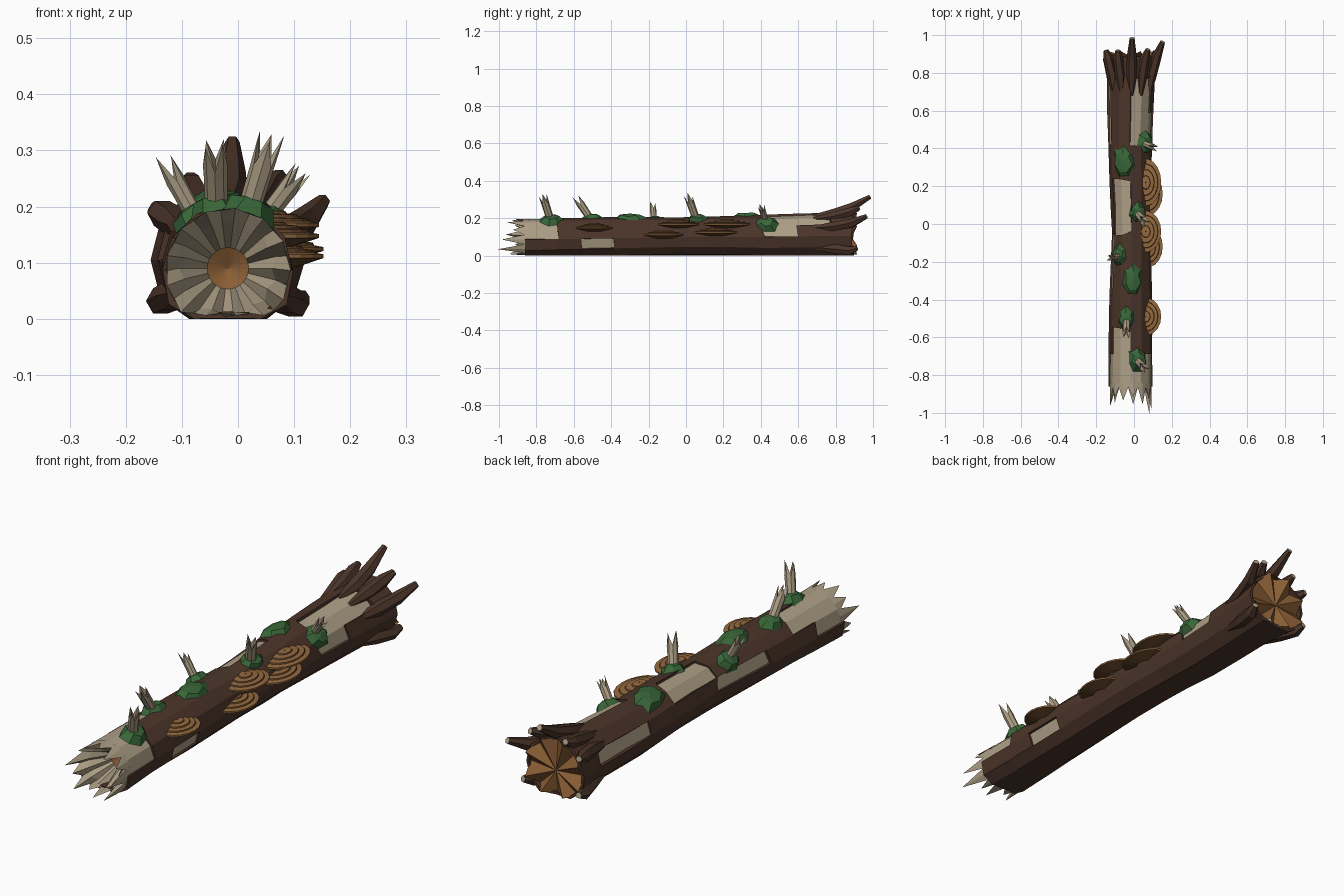
import bpy
import random
from math import sin, cos, pi, radians
from mathutils import Vector

random.seed(4)
if "Cube" in bpy.data.objects:
    bpy.data.objects.remove(bpy.data.objects["Cube"])


def material(name, r, g, b):
    m = bpy.data.materials.new(name)
    m.use_nodes = True
    m.diffuse_color = (r, g, b, 1)
    m.node_tree.nodes["Principled BSDF"].inputs["Base Color"].default_value = (r, g, b, 1)
    return m


BARK = material("bark brown", .072, .036, .023)
WOOD = material("bare wood", .42, .35, .24)
MOSS = material("moss green", .04, .135, .04)
HEART = material("heartwood orange", .25, .11, .035)
FUNGUS = material("fungus tan", .30, .145, .05)
FUNGUS_DARK = material("fungus dark band", .12, .055, .02)


def build(name, verts, faces, mats, index=None):
    me = bpy.data.meshes.new(name)
    me.from_pydata([tuple(v) for v in verts], [], faces)
    for m in mats:
        me.materials.append(m)
    for k, p in enumerate(me.polygons):
        p.material_index = index[k] if index else 0
    me.update()
    ob = bpy.data.objects.new(name, me)
    bpy.context.collection.objects.link(ob)
    return ob


def bands(rows, n):
    """Quads joining closed rings of n vertices."""
    return [(i * n + j, (i + 1) * n + j, (i + 1) * n + (j + 1) % n, i * n + (j + 1) % n)
            for i in range(rows - 1) for j in range(n)]


# Trunk axis: y, centre x, centre z, radius
TRUNK = [(-.87, -.018, .086, .118), (-.55, -.018, .09, .113), (0, -.012, .1, .104),
         (.41, -.022, .1, .115), (.77, -.016, .105, .125), (.95, -.018, .105, .142)]


def surf(y, a, d=0):
    """Point on the trunk at length y and angle a, raised by d."""
    yy = min(max(y, TRUNK[0][0]), TRUNK[-1][0])
    for p, q in zip(TRUNK, TRUNK[1:]):
        if yy <= q[0]:
            break
    t = (yy - p[0]) / (q[0] - p[0])
    cx, cz, r = [p[k] + t * (q[k] - p[k]) for k in (1, 2, 3)]
    return Vector((cx + (r + d) * cos(a), y, max(cz + (r + d) * sin(a), max(-d, 0))))


# Bark shell with peeled openings over a bare wood core
SIDES = 12
STEPS = [-.86, -.69, -.55, -.38, -.05, .1, .23, .41, .6, .77, .89]
PEELED = {0: range(6), 1: (3, 4), 2: (11,), 3: (5,), 4: (3, 4), 5: (3, 4),
          7: (0, 1, 2, 5), 8: (1, 2, 5)}
DEPTH = .008
verts = [surf(y + random.uniform(-.012, .012) * (k > 0), 2 * pi * j / SIDES, random.uniform(-.002, .004))
         for k, y in enumerate(STEPS) for j in range(SIDES)]
faces = [f for k, f in enumerate(bands(len(STEPS), SIDES))
         if k % SIDES not in PEELED.get(k // SIDES, ())]
bark = build("bark_shell", verts, faces, [BARK])
mod = bark.modifiers.new("thickness", 'SOLIDIFY')
mod.thickness = DEPTH + .004
mod.offset = -1

core_steps = [-.855] + STEPS[1:-1]
build("wood_core", [surf(y, 2 * pi * j / SIDES, -DEPTH) for y in core_steps for j in range(SIDES)],
      bands(len(core_steps), SIDES), [WOOD])

# Splintered front end: teeth around a funnel with a heartwood floor
TEETH = [.12, .06, .09, .05, .07, .05, .10, .05, .08, .04, .09, .06, .14]
n = 2 * len(TEETH)
angles = [2 * pi * j / n for j in range(n)]
centre = Vector((-.018, 0, .09))
rings = [[surf(-.84, a, -DEPTH) for a in angles],
         [surf(-.865 - (TEETH[j // 2] if j % 2 == 0 else 0), a, -.006 if j % 2 == 0 else -.01)
          for j, a in enumerate(angles)]]
for r_even, r_odd, y_even, y_odd in ((.078, .088, -.86, -.83), (.037, .037, -.76, -.76)):
    rings.append([centre + Vector(((r_odd if j % 2 else r_even) * cos(a), y_odd if j % 2 else y_even,
                                   (r_odd if j % 2 else r_even) * sin(a))) for j, a in enumerate(angles)])
verts = [v for ring in rings for v in ring] + [centre + Vector((0, -.74, 0))]
faces = [f[::-1] for f in bands(4, n)]
faces += [(3 * n + j, 3 * n + (j + 1) % n, 4 * n) for j in range(n)]
build("splintered_end", verts, faces, [WOOD, HEART], [0] * (3 * n) + [1] * n)

# Folded heartwood cap at the root end
n = 16
rim = [surf(.915 if j % 2 else .87, 2 * pi * j / n, -.006) for j in range(n)]
build("root_end_cap", rim + [Vector((-.018, .885, .1))],
      [(j, n, (j + 1) % n) for j in range(n)], [HEART])


def tube(name, points, radii, sides=6):
    """Tapered limb with a bare wood cut at its tip."""
    verts = []
    for k, p in enumerate(points):
        axis = points[min(k + 1, len(points) - 1)] - points[max(k - 1, 0)]
        rot = axis.to_track_quat('Z', 'Y')
        verts += [p + rot @ Vector((radii[k] * cos(2 * pi * j / sides), radii[k] * sin(2 * pi * j / sides), 0))
                  for j in range(sides)]
    faces = [f[::-1] for f in bands(len(points), sides)]
    last = (len(points) - 1) * sides
    faces.append(tuple(range(last, last + sides)))
    build(name, verts, faces, [BARK, WOOD], [0] * (len(faces) - 1) + [1])


# Roots: surface angle in degrees and tip position
ROOTS = [(25, (.152, .965, .21)), (88, (-.01, .985, .315)), (145, (-.148, .92, .195)),
         (212, (-.143, .915, .04)), (325, (.115, .915, .04)), (60, (.075, .925, .255)),
         (118, (-.085, .92, .25))]
for k, (deg, tip) in enumerate(ROOTS):
    a, tip = radians(deg), Vector(tip)
    bend = surf(.865, a, .008).lerp(tip, .2)
    tube("root_%d" % (k + 1), [surf(.68, a, -.018), surf(.79, a, -.006), bend, tip],
         [.012, .028, .026, .013])


def moss(name, y, deg, length, spread, height):
    """Low faceted cushion draped over the trunk."""
    n, a = 7, radians(deg)
    verts = []
    for scale, lift in ((1, -.008), (.55, height * .75)):
        for j in range(n):
            t, s = 2 * pi * j / n, scale * random.uniform(.82, 1.15)
            verts.append(surf(y + s * length * cos(t), a + s * spread * sin(t), lift))
    verts.append(surf(y, a, height))
    faces = bands(2, n) + [(n + j, 2 * n, n + (j + 1) % n) for j in range(n)]
    build(name, verts, [f[::-1] for f in faces], [MOSS])


moss("moss_cushion_front", -.30, 85, .105, .62, .022)
moss("moss_cushion_back", .33, 108, .10, .66, .022)


def snag(name, base, tip, radius):
    """Broken branch: a tube ending in uneven splinters."""
    n, axis = 8, tip - base
    rot = axis.to_track_quat('Z', 'Y')
    verts = []
    for t, spread in ((0, 1), (.5, 1.05), (1, 1.1)):
        for j in range(n):
            h = t
            if t == 1:
                h = random.uniform(.82, 1) if j % 2 else .62
            r = radius * spread
            verts.append(base + axis * h + rot @ Vector((r * cos(2 * pi * j / n), r * sin(2 * pi * j / n), 0)))
    verts.append(base + axis * .5)
    faces = [f[::-1] for f in bands(3, n)] + [(2 * n + j, 2 * n + (j + 1) % n, 3 * n) for j in range(n)]
    build(name, verts, faces, [WOOD])


# Snags with moss collars: y, angle, tip, radius
SNAGS = [(-.72, 70, (.062, -.77, .335), .02), (-.50, 103, (-.042, -.60, .33), .02),
         (-.17, 128, (-.138, -.18, .295), .016), (.06, 70, (.062, .005, .335), .02),
         (.43, 48, (.118, .40, .27), .017)]
for k, (y, deg, tip, radius) in enumerate(SNAGS):
    snag("snag_%d" % (k + 1), surf(y, radians(deg), -.02), Vector(tip), radius)
    moss("snag_moss_%d" % (k + 1), y, deg - (8 if k == 4 else 0), .065, .5, .024)

# Bracket fungi: stepped half discs, y, z, half length
PROFILE = [(.4, -.02), (1, -.004), (1, .003), (.8, .006), (.77, .011), (.56, .013),
           (.53, .018), (.3, .02), (.27, .024), (.02, .025)]
DARK = (0, 3, 5, 7)
for k, (y, z, half) in enumerate([(-.49, .148, .1), (-.04, .168, .11), (-.12, .112, .11),
                                  (.22, .168, .125), (.16, .125, .115)]):
    n = 18
    x = .062 if z > .14 else .07
    verts = [(x + .082 * s * cos(2 * pi * j / n), y + half * s * sin(2 * pi * j / n), z + h)
             for s, h in PROFILE for j in range(n)]
    faces = [f[::-1] for f in bands(len(PROFILE), n)]
    index = [int(i // n in DARK) for i in range(len(faces))]
    build("bracket_fungus_%d" % (k + 1), verts, faces, [FUNGUS, FUNGUS_DARK], index)
